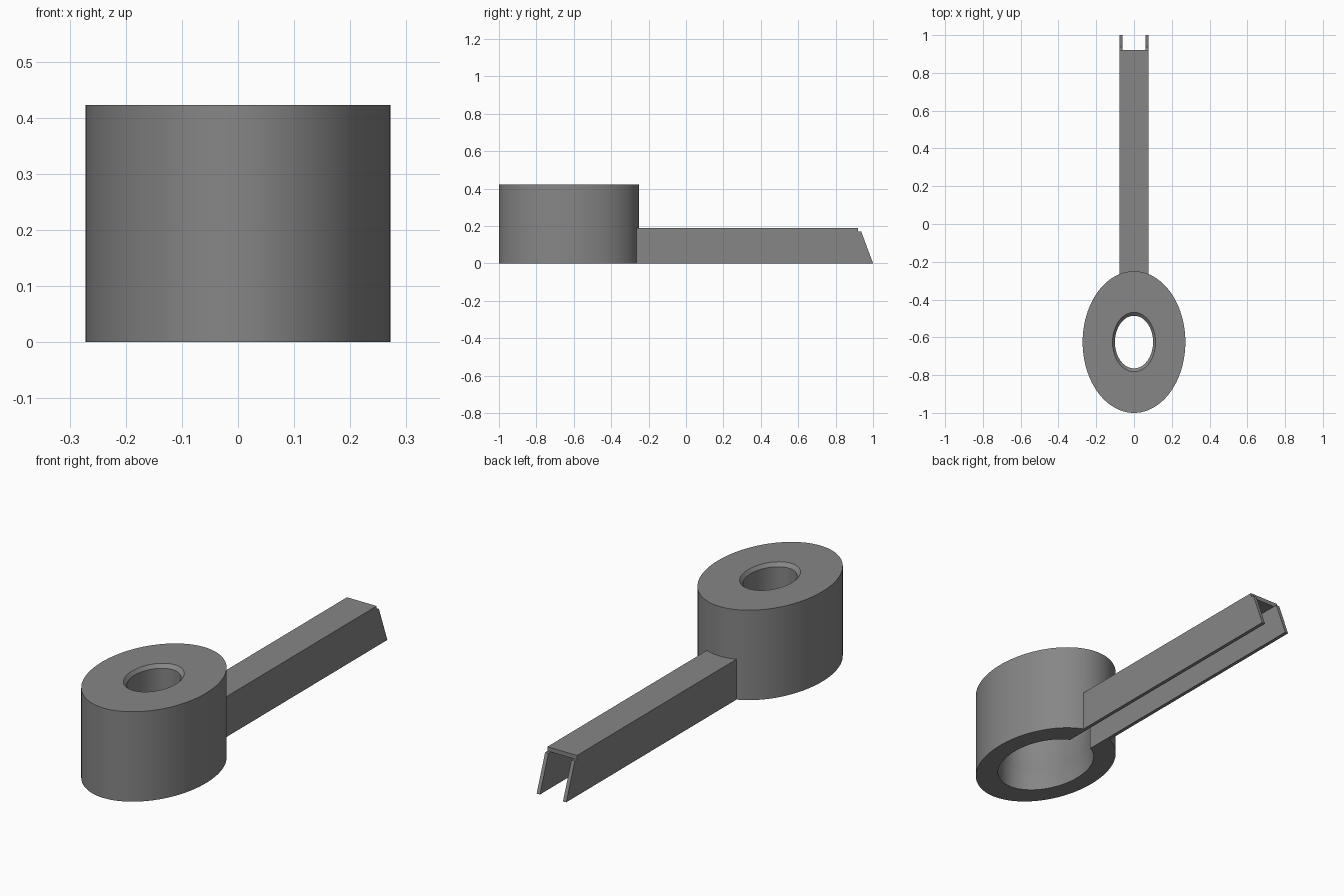
import bpy, bmesh, math

if "Cube" in bpy.data.objects:
    bpy.data.objects.remove(bpy.data.objects["Cube"])

CY = -0.625          # centre of the oval hub
STRETCH = 0.375 / 0.272

grey = bpy.data.materials.new("dark_grey")
grey.diffuse_color = (0.24, 0.24, 0.24, 1)
grey.use_nodes = True
grey.node_tree.nodes["Principled BSDF"].inputs["Base Color"].default_value = grey.diffuse_color


def make_object(name, bm):
    bmesh.ops.recalc_face_normals(bm, faces=bm.faces)
    me = bpy.data.meshes.new(name)
    bm.to_mesh(me)
    bm.free()
    me.materials.append(grey)
    ob = bpy.data.objects.new(name, me)
    bpy.context.collection.objects.link(ob)
    return ob


def oval_lathe(name, profile, n=96):
    """Closed (radius, z) profile turned around z and stretched along y."""
    bm = bmesh.new()
    rings = []
    for r, z in profile:
        rings.append([bm.verts.new((r * math.cos(math.tau * i / n),
                                    CY + STRETCH * r * math.sin(math.tau * i / n), z))
                      for i in range(n)])
    for a, b in zip(rings, rings[1:] + rings[:1]):
        for i in range(n):
            j = (i + 1) % n
            bm.faces.new((a[i], a[j], b[j], b[i]))
    return make_object(name, bm)


def prism_x(name, outline, x0, x1):
    """(y, z) outline extruded from x0 to x1."""
    bm = bmesh.new()
    face = bm.faces.new([bm.verts.new((x0, y, z)) for y, z in outline])
    ext = bmesh.ops.extrude_face_region(bm, geom=[face])
    verts = [g for g in ext["geom"] if isinstance(g, bmesh.types.BMVert)]
    bmesh.ops.translate(bm, verts=verts, vec=(x1 - x0, 0, 0))
    return make_object(name, bm)


# Hub: oval ring with wide recess below and chamfered hole on top
hub = oval_lathe("hub", [(0.272, 0), (0.272, 0.423), (0.114, 0.423), (0.101, 0.407),
                         (0.101, 0.27), (0.182, 0.27), (0.182, 0.11),
                         (0.186, 0.10), (0.186, 0)])

# Notch that carries the handle channel through the hub wall
cutter = prism_x("channel_cutter", [(-0.55, -0.1), (0, -0.1), (0, 0.17), (-0.55, 0.17)],
                 -0.06, 0.06)
cutter.hide_render = True
mod = hub.modifiers.new("channel_notch", "BOOLEAN")
mod.operation = "DIFFERENCE"
mod.solver = "EXACT"
mod.object = cutter

# Handle: top plate and two side walls with slanted ends
prism_x("handle_top", [(-0.28, 0.17), (0.92, 0.17), (0.92, 0.19), (-0.28, 0.19)],
        -0.077, 0.077)
for side, name in ((-1, "handle_wall_left"), (1, "handle_wall_right")):
    prism_x(name, [(-0.28, 0), (1.0, 0), (0.937, 0.17), (-0.28, 0.17)],
            side * 0.06, side * 0.077)

# Smooth oval walls, crisp edges
bpy.ops.object.select_all(action="DESELECT")
hub.select_set(True)
bpy.context.view_layer.objects.active = hub
bpy.ops.object.modifier_apply(modifier=mod.name)
bpy.data.objects.remove(cutter)
bpy.ops.object.shade_smooth_by_angle(angle=math.radians(30))
